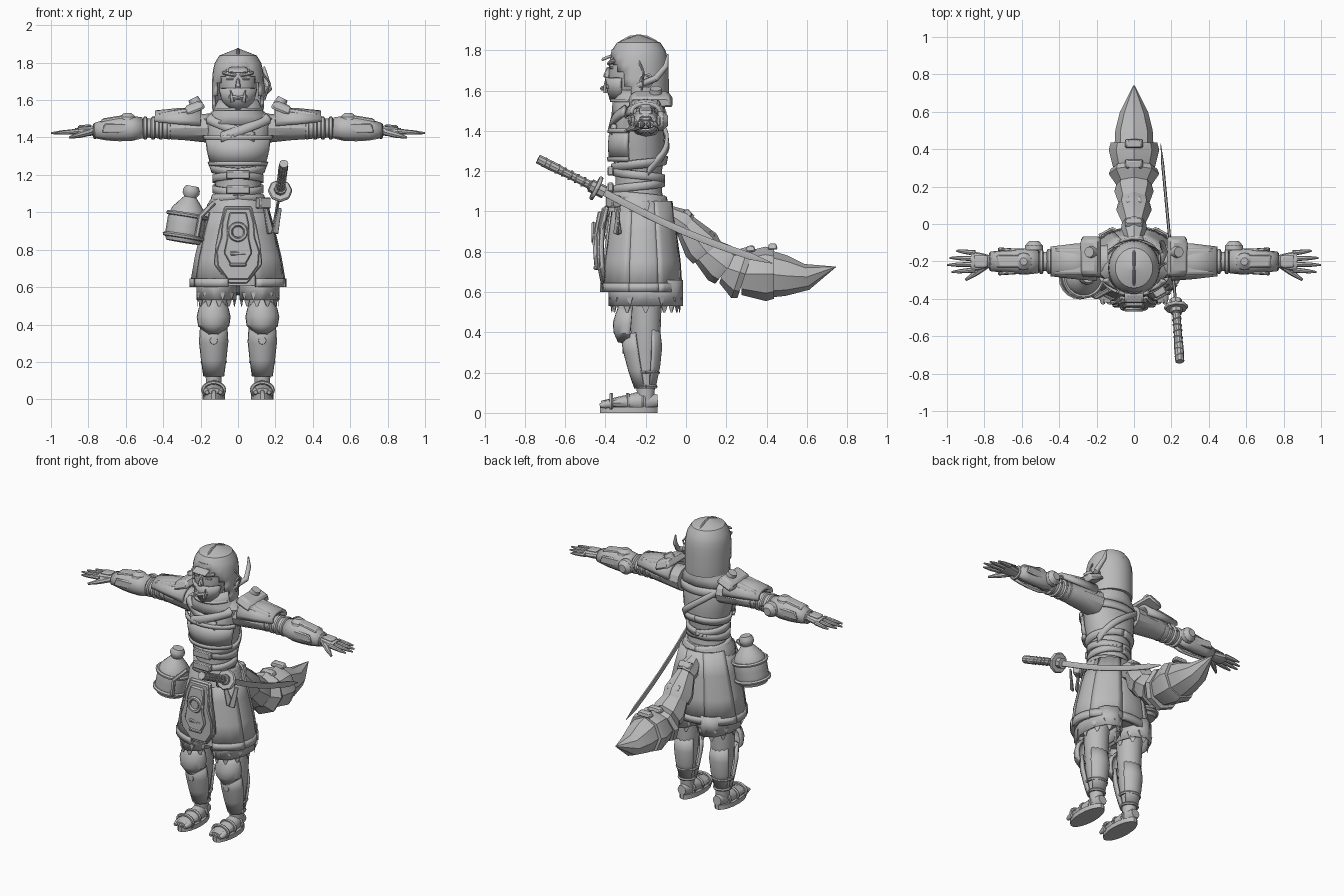
import bpy, bmesh
from math import sin, cos, pi, radians
from mathutils import Vector, Euler

if "Cube" in bpy.data.objects:
    bpy.data.objects.remove(bpy.data.objects["Cube"])
shade = (.5, .5, .5, 1)
grey = bpy.data.materials.new("plain_grey")
grey.use_nodes = True
grey.diffuse_color = shade
grey.node_tree.nodes["Principled BSDF"].inputs["Base Color"].default_value = shade
X, Y, Z = Vector((1, 0, 0)), Vector((0, 1, 0)), Vector((0, 0, 1))


def build(name, rows, closed=True, caps=True, wall=0, bevel=0, mirror=False, keep=None):
    """Skin rows of points into one object, with optional wall, bevel and mirrored twin."""
    bm = bmesh.new()
    rows = [[bm.verts.new(point) for point in row] for row in rows]
    count = len(rows[0])
    for low, high in zip(rows, rows[1:]):
        for i in range(count if closed else count - 1):
            j = (i + 1) % count
            bm.faces.new((low[i], low[j], high[j], high[i]))
    if caps and closed:
        bm.faces.new(rows[0][::-1])
        bm.faces.new(rows[-1])
    if keep:
        unwanted = [face for face in bm.faces if not keep(face.calc_center_median())]
        bmesh.ops.delete(bm, geom=unwanted, context='FACES')
    bmesh.ops.recalc_face_normals(bm, faces=bm.faces)
    mesh = bpy.data.meshes.new(name)
    bm.to_mesh(mesh)
    bm.free()
    mesh.materials.append(grey)
    part = bpy.data.objects.new(name, mesh)
    bpy.context.collection.objects.link(part)
    bpy.ops.object.select_all(action='DESELECT')
    part.select_set(True)
    bpy.context.view_layer.objects.active = part
    bpy.ops.object.shade_smooth_by_angle(angle=radians(32))
    if wall:
        solidify = part.modifiers.new("wall", 'SOLIDIFY')
        solidify.thickness, solidify.offset = wall, 0
    if bevel:
        edges = part.modifiers.new("bevel", 'BEVEL')
        edges.width, edges.segments = bevel, 1
    if mirror:
        part.modifiers.new("mirror", 'MIRROR')


def side_of(direction):
    """Sideways direction of a section facing along a direction."""
    return (Y if abs(direction.z) > .9 else Z).cross(direction).normalized()


def sweep(name, path, sizes, sides=12, arc=None, pleat=0, **options):
    """Sweep an ellipse along a path. Two points are divided evenly among the sizes."""
    path = [Vector(point) for point in path]
    if not isinstance(sizes, list):
        sizes = [sizes] * len(path)
    if len(path) == 2:
        path = [path[0].lerp(path[1], i / (len(sizes) - 1)) for i in range(len(sizes))]
    first, last = arc or (0, 360)
    angles = [radians(first + (last - first) * k / sides) for k in range(sides + bool(arc))]
    side, rows = None, []
    for i, (centre, size) in enumerate(zip(path, sizes)):
        ahead = (path[min(i + 1, len(path) - 1)] - path[max(i - 1, 0)]).normalized()
        side = (side - ahead * side.dot(ahead)).normalized() if side else side_of(ahead)
        up = ahead.cross(side)
        wide, tall = size if isinstance(size, tuple) else (size, size)
        rows.append([centre + (side * wide * cos(a) + up * tall * sin(a)) * (1 + pleat * (k % 2))
                     for k, a in enumerate(angles)])
    build(name, rows, closed=not arc, **options)


def ring(name, centre, axis, wide, tall, thickness, sides=20, **options):
    axis = Vector(axis).normalized()
    side = side_of(axis)
    up = axis.cross(side)
    angles = [2 * pi * i / sides for i in range(sides + 1)]
    path = [Vector(centre) + side * wide * cos(a) + up * tall * sin(a) for a in angles]
    sweep(name, path, thickness, sides=6, caps=False, **options)


def box(name, centre, size, turn_x=0, turn_y=0, turn_z=0, taper=1, bevel=.006, **options):
    turn = Euler([radians(angle) for angle in (turn_x, turn_y, turn_z)]).to_matrix()
    x, y, z = Vector(size) / 2
    rows = []
    for height, scale in ((-z, 1), (z, taper)):
        corners = ((-x, -y), (x, -y), (x, y), (-x, y))
        rows.append([Vector(centre) + turn @ Vector((a * scale, b * scale, height)) for a, b in corners])
    build(name, rows, bevel=bevel, **options)


def middle(z, y=-.235):
    return Vector((0, y, z))


def arm(x, y=0, z=0):
    return Vector((x, y - .2, z + 1.45))


def leg(z, x=0, y=0):
    return Vector((x + .13, y - .2, z))


# torso, with one section every tenth of a unit above the hips
TORSO = [(.15, .14), (.12, .115), (.12, .115), (.155, .135), (.17, .125), (.19, .1), (.06, .06)]
sweep("torso", [middle(1), middle(1.6)], TORSO, sides=24)


def on_torso(angle, z, offset):
    step = (z - 1) * 10
    k = min(int(step), len(TORSO) - 2)
    wide, deep = Vector(TORSO[k]).lerp(Vector(TORSO[k + 1]), step - k)
    return middle(z) + X * (wide + offset) * cos(angle) + Y * (deep + offset) * sin(angle)


def band(name, start, end, width, offset=.012, wall=.018, steps=18):
    """A strap on the torso surface from (angle, height) to (angle, height)."""
    rows = []
    for i in range(steps + 1):
        angle, z = Vector(start).lerp(Vector(end), i / steps)
        rows.append([on_torso(radians(angle), z + side * width / 2, offset) for side in (-1, 0, 1)])
    build(name, rows, closed=False, wall=wall)


band("left_lapel", (-35, 1.5), (-118, 1.4), width=.05, offset=.02)
band("right_lapel", (-145, 1.5), (-62, 1.4), width=.05)
band("chest_plate", (-158, 1.33), (-22, 1.33), width=.13)
for z in (1.26, 1.4):
    band("chest_plate_rim", (-160, z), (-20, z), width=.022, offset=.02)
band("back_strap", (20, 1.2), (140, 1.47), width=.045)
band("back_yoke", (15, 1.44), (165, 1.44), width=.05, offset=.006)
for i in range(4):
    z, tilt = 1.07 + i * .055, .02 * (-1) ** i
    band("waist_wrap_left", (-90, z + tilt), (90, z - tilt), width=.04, offset=.008)
    band("waist_wrap_right", (90, z - tilt), (270, z + tilt), width=.04, offset=.008)
for z in (1.12, 1.2):
    box("waist_buckle", middle(z, y=-.375), (.13, .03, .045))
sweep("sash", [middle(1), middle(1.08)], [(.17, .16), (.165, .15), (.14, .13)], sides=24, pleat=.025)
sweep("collar", [middle(1.47), middle(1.6)], [(.17, .125), (.14, .12), .12, .1],
      sides=20, pleat=.03, caps=False, wall=.015)

# hood: a dome opened at the face
dome = [(1 - (i / 9) ** 6) ** .5 + .04 for i in range(10)]
sweep("hood", [middle(1.55), middle(1.868)], [(.127 * f, .137 * f) for f in dome], sides=24, wall=.014,
      keep=lambda c: c.z > 1.762 or c.y > -.345 + (1.74 - c.z) * .45)
crown = [middle(1.73) + Vector((0, -.14 * cos(a), .142 * sin(a))) for a in (pi * i / 10 for i in range(1, 12))]
sweep("hood_ridge", crown, .008, sides=6)
box("hood_peak", middle(1.762, y=-.395), (.11, .06, .015), turn_x=22, taper=.8)

# face and fanged mask
sweep("face", [middle(1.54, y=-.29), middle(1.8, y=-.28)], [(.05, .06), (.08, .09), .1, .1, .09], sides=18)
sweep("mask", [middle(1.55, y=-.3), middle(1.66, y=-.295)], [(.05, .07), (.085, .09), .1], arc=(-165, -15), wall=.016)
box("nose", middle(1.69, y=-.39), (.03, .035, .055), turn_x=-12, taper=.5)
sweep("mouth", [(-.045, -.385, 1.62), middle(1.61, y=-.415), (.045, -.385, 1.62)], .012, sides=6)
sweep("fang", [(.03, -.4, 1.59), (.04, -.4, 1.655)], [.012, .01, .002], sides=6, mirror=True)
box("brow", (.045, -.37, 1.74), (.075, .03, .02), turn_y=-12, turn_z=12, mirror=True)
box("eye", (.042, -.37, 1.713), (.04, .015, .012), turn_z=12, bevel=.003, mirror=True)
sweep("ear_plume", [(.12, -.25, 1.62), (.165, -.15, 1.66), (.15, -.1, 1.72), (.14, -.09, 1.78)],
      [.016, .017, .014, .004])
sweep("ear_wire", [(.12, -.24, 1.76), (.17, -.21, 1.69), (.14, -.22, 1.6)], .006, sides=6)
ring("ear_disc", (.135, -.2, 1.65), X, .03, .03, thickness=.01)

# arms stretched along x
sweep("upper_arm", [arm(.14), arm(.56)], [(.09, .08), (.08, .065), .055, .045], mirror=True)
sweep("forearm", [arm(.56), arm(.78, z=-.015)], [.045, .042, .027], mirror=True)
sweep("sleeve_armour", [arm(.2, z=.03), arm(.445, z=.045)], [(.095, .07), (.085, .06), (.07, .04)],
      sides=10, arc=(-15, 195), wall=.02, mirror=True)
for i in range(4):
    ring("arm_wrap", arm(.37 + i * .042), X, .055, .05, thickness=.013, mirror=True)
box("pauldron", arm(.235, y=.025, z=.11), (.12, .23, .05), turn_y=22, taper=.75, bevel=.012, mirror=True)
box("pauldron_flap", arm(.34, z=.085), (.2, .15, .022), turn_y=9, taper=.85, mirror=True)
sweep("pauldron_knob", [arm(.22, y=.05, z=.12), arm(.24, y=.05, z=.16)], [.035, .028], mirror=True)
sweep("forearm_guard", [arm(.51), arm(.765, z=-.015)], [(.055, .05), .063, .06, .052, (.045, .035)],
      sides=10, arc=(-70, 250), wall=.016, mirror=True)
box("forearm_plate", arm(.66, z=.052), (.16, .07, .02), turn_y=9, taper=.8, mirror=True)
for side in (-1, 1):
    box("forearm_side_plate", arm(.65, y=side * .06), (.16, .02, .05), turn_z=side * 4, taper=.8, mirror=True)
sweep("elbow_dome", [arm(.59, z=.04), arm(.59, z=.08)], [.05, .045, .02], mirror=True)
sweep("elbow_disc", [arm(.535, y=.06), arm(.535, y=.11)], [.05, .047, .025], mirror=True)
ring("wrist_cuff", arm(.765, z=-.015), X, .042, .034, thickness=.01, mirror=True)

# hands with four fanned fingers
sweep("palm", [arm(.76, z=-.015), arm(.87, z=-.018)], [(.03, .024), (.045, .026), (.055, .018)], mirror=True)
box("hand_plate", arm(.82, z=.012), (.08, .07, .012), turn_y=5, taper=.8, mirror=True)
for i, tip in enumerate((.975, 1, .985, .95)):
    spread = i - 1.5
    sweep("finger", [arm(.85, y=spread * .03, z=-.017), arm(tip, y=spread * .038, z=-.027)],
          [.015, .013, .011, .005], sides=8, mirror=True)
sweep("thumb", [arm(.79, y=-.02, z=-.02), arm(.9, y=-.1, z=-.05)], [.02, .017, .007], sides=8, mirror=True)

# skirt in overlapping panels with thick hems
SKIRT = [(.25, .195), (.225, .185), (.19, .165), (.15, .145)]
waist, hem = middle(1.05, y=-.22), middle(.61, y=-.22)
sweep("skirt_lining", [hem, waist], [(wide * .93, deep * .93) for wide, deep in SKIRT], sides=20)
for i in range(7):
    scale, angle = (1.015, .99)[i % 2], 46 * i - 68
    sizes = [(wide * scale, deep * scale) for wide, deep in SKIRT]
    span = (angle, angle + 50)
    sweep("skirt_panel", [hem, waist], sizes, sides=6, arc=span, pleat=.015, wall=.016)
    sweep("skirt_hem", [hem - Z * .01, hem + Z * .035], [sizes[0]] * 2, sides=6, arc=span, wall=.026)
sweep("trouser_hem", [leg(.53, x=-.015), leg(.66, x=-.015)], [(.1, .17)] * 2, sides=20, pleat=.05,
      caps=False, wall=.012, mirror=True)
for i in range(11):
    turn = 360 * i / 11
    spot = leg(.535, x=.1 * cos(radians(turn)) - .015, y=.17 * sin(radians(turn)))
    box("hem_tatter", spot, (.07, .012, .075), turn_x=180, turn_z=turn + 90, taper=.15, bevel=0, mirror=True)


def apron(name, top, bottom, widths, front):
    """A bulging plate whose half widths are spaced evenly from top to bottom."""
    heights = [top + (bottom - top) * i / (len(widths) - 1) for i in range(len(widths))]
    outline = list(zip(widths, heights))
    outline += [(-x, z) for x, z in reversed(outline)]
    rows = [[(x, y - .03 + (z - .82) ** 2 * .75, z) for x, z in outline] for y in (front, front - .022)]
    build(name, rows, bevel=.006)


apron("apron_cloth", top=1.03, bottom=.62, widths=[.075, .1, .12, .13, .05], front=-.385)
apron("apron_plate", top=1.02, bottom=.64, widths=[.065, .085, .09, .115, .11, .055], front=-.395)
apron("apron_inset", top=1, bottom=.71, widths=[.045, .06, .06, .075, .035], front=-.41)
ring("apron_ring", middle(.895, y=-.458), Y, .042, .042, thickness=.012)
sweep("apron_boss", [middle(.895, y=-.43), middle(.895, y=-.46)], [.035, .028])
for z in (.72, .78):
    box("apron_bar", middle(z, y=-.45), (.09, .02, .02))
box("belt_pouch", (.135, -.36, 1.05), (.07, .05, .06), turn_z=30)
for side in (-1, 1):
    box("sash_tail", (.185 + side * .025, -.34, .955), (.04, .014, .14), turn_y=side * 13, turn_z=30, taper=.6)

# legs and armour
sweep("leg", [leg(.7), leg(.05)], [.085, .08, .075, (.064, .072), (.045, .05), .04], sides=16, mirror=True)
sweep("shin_guard", [leg(.13), leg(.4, y=-.035)], [.05, (.062, .068), (.072, .08), (.066, .085)],
      arc=(-170, -10), wall=.016, mirror=True)
sweep("calf_guard", [leg(.14), leg(.42)], [.046, .065, .075, .064], arc=(25, 155), wall=.014, mirror=True)
sweep("knee_guard", [leg(.35, y=-.08), leg(.53, y=-.065)], [(.025, .05), .075, .082, .072, (.03, .06)],
      arc=(-180, 0), wall=.018, mirror=True)
sweep("shin_boss", [leg(.315, y=-.085), leg(.315, y=-.115)], [.028, .02], mirror=True)
for z, radius in ((.13, .05), (.2, .062)):
    ring("shin_strap", leg(z), Z, radius, radius, thickness=.009, mirror=True)

# sandalled feet
sweep("foot", [leg(.045, y=-.22), leg(.06, y=.06)], [(.035, .015), (.055, .028), (.05, .04), (.043, .055), .03],
      mirror=True)
sweep("sole", [leg(0, y=-.085), leg(.03, y=-.085)], [(.06, .145)] * 2, sides=18, mirror=True)
for i in range(3):
    ring("sandal_strap", leg(.05, y=.08 * i - .17), Y, .057 - .005 * i, .04, thickness=.01, mirror=True)
for side in (-1, 0, 1):
    sweep("toe", [leg(.045, x=side * .036, y=-.17), leg(.037, x=side * .036, y=-.228)], [.02, .019, .01], mirror=True)

# flask hung on the right hip
base, top = Vector((-.295, -.29, .84)), Vector((-.245, -.28, 1.14))
sweep("flask", [base, top - (top - base) * .2], [.09, .102, .102, .102, .102, .097, .085, .06, .035], sides=18)
sweep("flask_cap", [base.lerp(top, .8), top], [.032, .045, .045, .034])
for height in (.1, .48):
    ring("flask_band", base.lerp(top, height), top - base, .103, .103, thickness=.012)
sweep("flask_strap", [(-.22, -.38, .87), (-.2, -.39, .98), (-.13, -.35, 1.05)], .014, sides=6)

# sword on the left hip
pommel, guard = Vector((.245, -.735, 1.26)), Vector((.225, -.445, 1.115))
sweep("sword_handle", [pommel, guard], [.024, .025, .021, .021, .023], sides=10)
for i in range(1, 9):
    slant = X * .06 * (-1) ** i
    ring("handle_wrap", pommel.lerp(guard, i / 9), guard - pommel + slant, .022, .022, thickness=.005, sides=10)
sweep("sword_guard", [pommel.lerp(guard, .97), pommel.lerp(guard, 1.03)], [.066] * 2, sides=8, bevel=.006)
sweep("sword_collar", [pommel.lerp(guard, .9), pommel.lerp(guard, 1.14)], [.033] * 2, sides=8)
tip = Vector((.143, .43, .742))
blade = [guard.lerp(tip, i / 8) - Z * .03 * sin(pi * i / 8) for i in range(9)]
sweep("sword_blade", blade, [(.008, .02)] * 8 + [(.001, .002)], sides=6)

# armoured tail, each plate flaring over the next
TAIL = [(-.1, 1, .04), (0, .93, .07), (.1, .8, .095), (.2, .72, .105), (.29, .69, .135), (.43, .69, .135)]
for (y, z, size), (next_y, next_z, flare) in zip(TAIL, TAIL[1:]):
    start, end = middle(z, y), middle(next_z, next_y)
    sweep("tail_plate", [start.lerp(end, t) for t in (-.1, .75, 1.05)], [size * .78, flare, flare * .92], sides=8)
sweep("tail_blade", [middle(.69, y=.4), middle(.68, y=.5), middle(.675, y=.6), middle(.725, y=.745)],
      [(.105, .12), (.1, .1), (.075, .065), .001], sides=8)
for y, z, tilt in ((.01, .99, -50), (.125, .88, -40), (.32, .815, 5), (.43, .825, 0)):
    box("tail_link", middle(z, y), (.1, .05, .03), turn_x=tilt, taper=.75)
